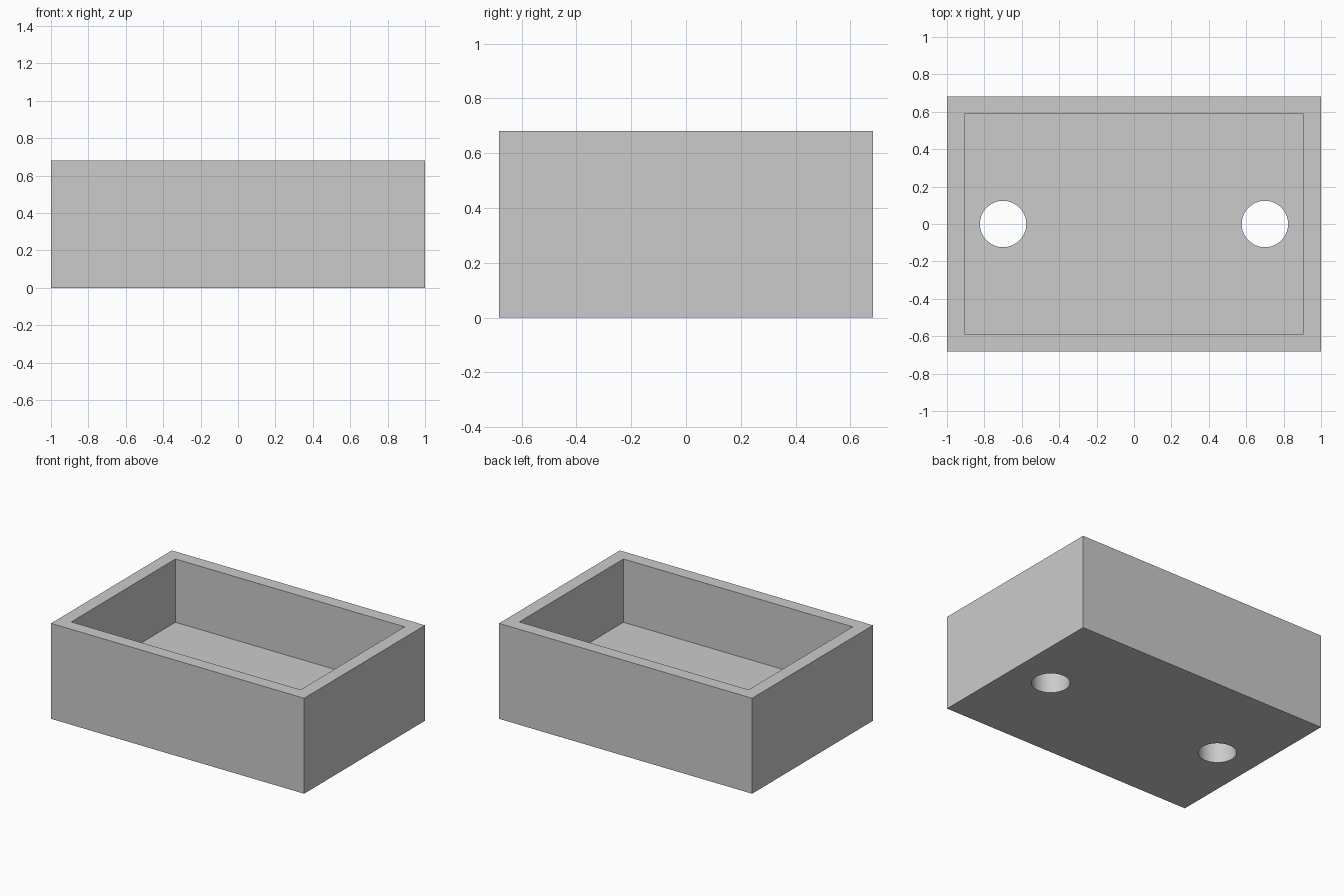
import bpy

cube = bpy.data.objects.get("Cube")
if cube:
    bpy.data.objects.remove(cube, do_unlink=True)

LENGTH, WIDTH, HEIGHT = 2.0, 1.364, 0.682
WALL, FLOOR = 0.094, 0.23
HOLE_X, HOLE_RADIUS = 0.70, 0.124

grey = bpy.data.materials.new("plain grey")
grey.use_nodes = True
colour = (0.6, 0.6, 0.6, 1)
grey.diffuse_color = colour
grey.node_tree.nodes["Principled BSDF"].inputs["Base Color"].default_value = colour


def block(name, size, bottom):
    """Add a box centred in plan, standing on the given height."""
    bpy.ops.mesh.primitive_cube_add(size=1, location=(0, 0, bottom + size[2] / 2))
    obj = bpy.context.object
    obj.name = name
    obj.scale = size
    bpy.ops.object.transform_apply(location=True, rotation=False, scale=True)
    obj.data.materials.append(grey)
    return obj


def cut(target, cutter):
    """Subtract the cutter from the target and hide it."""
    mod = target.modifiers.new(cutter.name, "BOOLEAN")
    mod.operation = "DIFFERENCE"
    mod.solver = "EXACT"
    mod.object = cutter
    bpy.context.view_layer.objects.active = target
    bpy.ops.object.modifier_apply(modifier=mod.name)
    bpy.data.objects.remove(cutter, do_unlink=True)


# Open box
box = block("open_box", (LENGTH, WIDTH, HEIGHT), 0)
cavity = block("cavity_cutter", (LENGTH - 2 * WALL, WIDTH - 2 * WALL, HEIGHT), FLOOR)
cut(box, cavity)

# Round holes through the floor
for side in (-1, 1):
    bpy.ops.mesh.primitive_cylinder_add(
        vertices=64, radius=HOLE_RADIUS, depth=FLOOR * 2,
        location=(side * HOLE_X, 0, FLOOR / 2))
    drill = bpy.context.object
    drill.name = "hole_cutter"
    drill.data.materials.append(grey)
    cut(box, drill)

# Smooth hole walls, sharp box edges
bpy.ops.object.select_all(action="DESELECT")
box.select_set(True)
bpy.context.view_layer.objects.active = box
bpy.ops.object.shade_smooth_by_angle()
